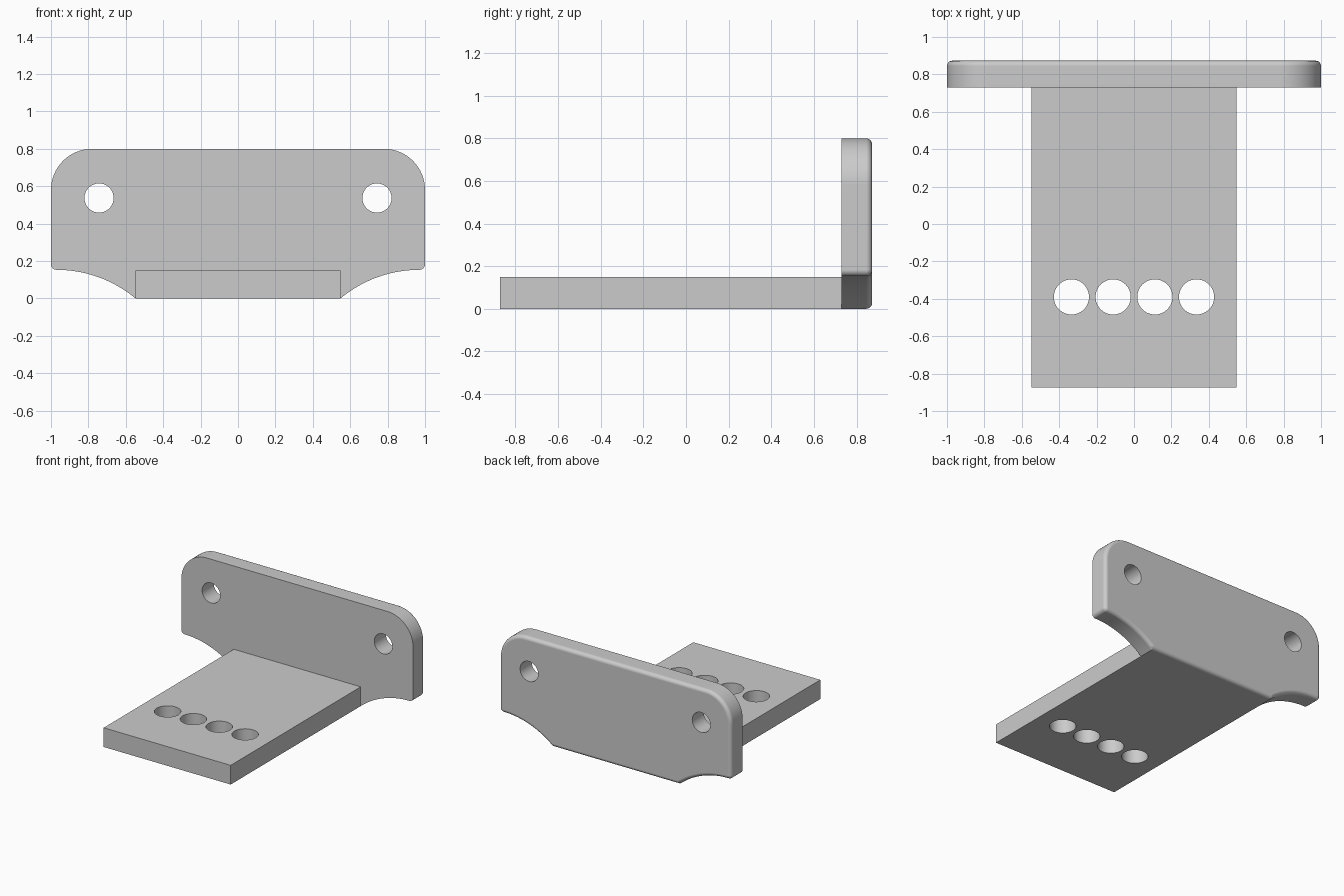
import bpy, bmesh
from math import pi, cos, sin, atan2, sqrt, radians
from mathutils import Vector

cube = bpy.data.objects.get("Cube")
if cube:
    bpy.data.objects.remove(cube)

grey = bpy.data.materials.new("grey metal")
grey.use_nodes = True
colour = (0.6, 0.6, 0.6, 1)
grey.diffuse_color = colour
grey.node_tree.nodes["Principled BSDF"].inputs["Base Color"].default_value = colour

HALF_ARM, THICK, FRONT, BACK = 0.548, 0.15, 0.73, 0.873
HEIGHT, LIP = 0.8, 0.153


def arc(cx, cz, r, a0, a1, n):
    """Points along an arc, angles in radians."""
    return [(cx + r * cos(a0 + (a1 - a0) * i / n),
             cz + r * sin(a0 + (a1 - a0) * i / n)) for i in range(n + 1)]


def add_object(name, bm):
    bmesh.ops.recalc_face_normals(bm, faces=bm.faces[:])
    mesh = bpy.data.meshes.new(name)
    bm.to_mesh(mesh)
    bm.free()
    mesh.materials.append(grey)
    obj = bpy.data.objects.new(name, mesh)
    bpy.context.collection.objects.link(obj)
    return obj


def activate(obj):
    bpy.ops.object.select_all(action="DESELECT")
    obj.select_set(True)
    bpy.context.view_layer.objects.active = obj


def drill(obj, centre, radius, along_y=False):
    """Cut a round through hole."""
    bpy.ops.mesh.primitive_cylinder_add(
        vertices=48, radius=radius, depth=0.5, location=centre,
        rotation=(pi / 2 if along_y else 0, 0, 0))
    cutter = bpy.context.object
    cutter.hide_render = True
    cutter.data.materials.append(grey)
    activate(obj)
    mod = obj.modifiers.new("hole", "BOOLEAN")
    mod.operation, mod.solver, mod.object = "DIFFERENCE", "EXACT", cutter
    bpy.ops.object.modifier_apply(modifier=mod.name)
    bpy.data.objects.remove(cutter)


def finish(obj):
    activate(obj)
    bpy.ops.object.shade_smooth_by_angle(angle=radians(30))
    mod = obj.modifiers.new("flat face normals", "WEIGHTED_NORMAL")
    mod.keep_sharp = True


# Upright plate: half outline from the bottom scallop up to the top corner
scallop_x = 0.97
run = scallop_x - HALF_ARM
radius = (run ** 2 + LIP ** 2) / (2 * LIP)
start = atan2(radius - LIP, -run)
half = arc(scallop_x, LIP - radius, radius, start, pi / 2, 16)
half += arc(0.97, LIP + 0.03, 0.03, -pi / 2, 0, 6)[1:]
half += arc(0.78, HEIGHT - 0.22, 0.22, 0, pi / 2, 16)
outline = half + [(-x, z) for x, z in reversed(half)]

bm = bmesh.new()
face = bm.faces.new([bm.verts.new((x, FRONT, z)) for x, z in outline])
grown = bmesh.ops.extrude_face_region(bm, geom=[face], use_keep_orig=True)
back_verts = [v for v in grown["geom"] if isinstance(v, bmesh.types.BMVert)]
bmesh.ops.translate(bm, verts=back_verts, vec=Vector((0, BACK - FRONT, 0)))
bmesh.ops.recalc_face_normals(bm, faces=bm.faces[:])

# Rounded rim on the back only
rim = [e for e in bm.edges if all(v.co.y > BACK - 0.001 for v in e.verts)]
bmesh.ops.bevel(bm, geom=rim, offset=0.028, offset_type="OFFSET", segments=5,
                profile=0.5, affect="EDGES", clamp_overlap=False)
plate = add_object("upright_plate", bm)
for side in (-1, 1):
    drill(plate, (side * 0.743, 0.8, 0.537), 0.078, along_y=True)
finish(plate)

# Flat arm reaching forward, with a row of four holes
bm = bmesh.new()
bmesh.ops.create_cube(bm, size=1)
for v in bm.verts:
    v.co = (v.co.x * 2 * HALF_ARM,
            FRONT if v.co.y > 0 else -BACK,
            THICK if v.co.z > 0 else 0)
arm = add_object("base_arm", bm)
for i in range(4):
    drill(arm, ((i - 1.5) * 0.223, -0.39, THICK / 2), 0.094)
finish(arm)
